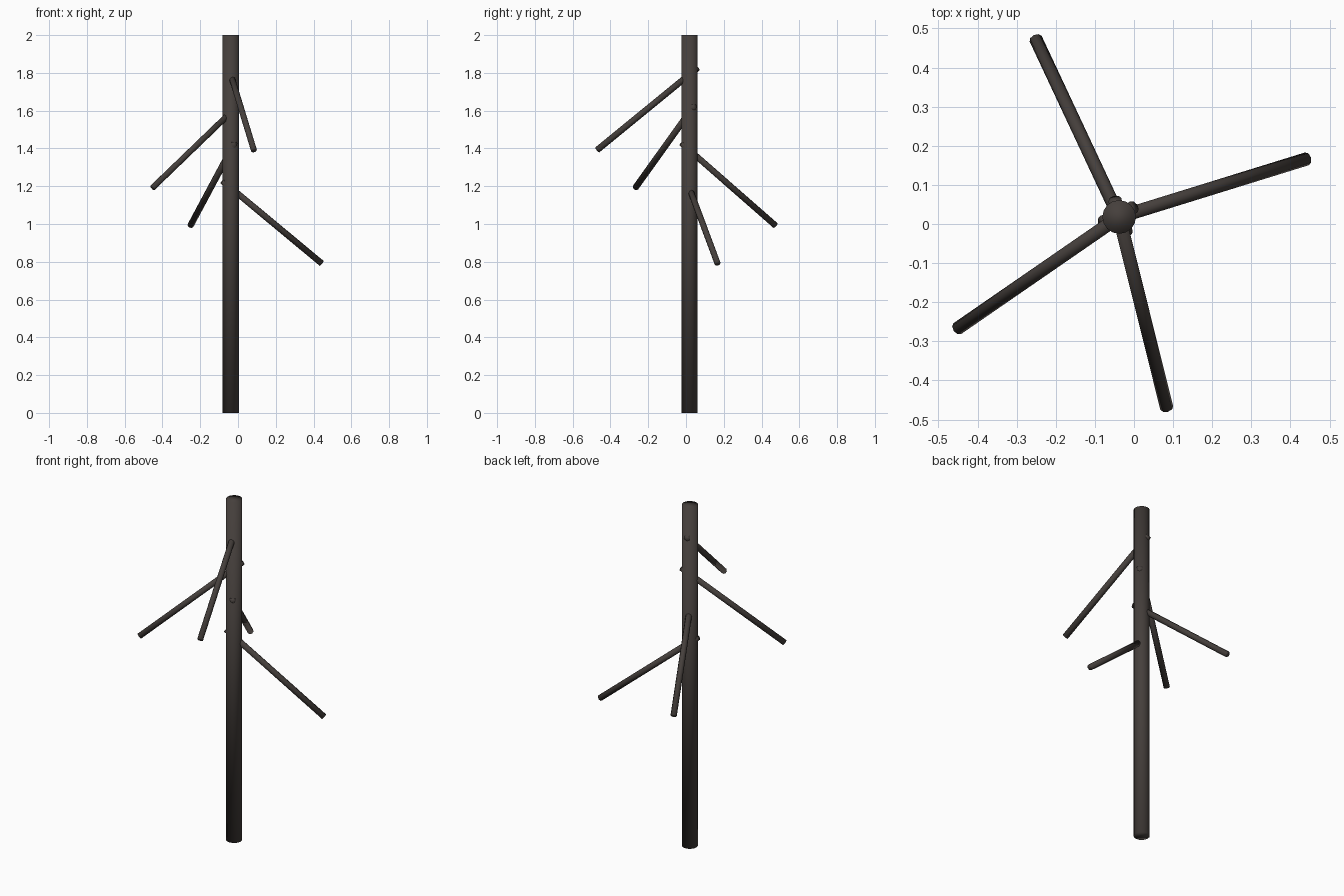
import bpy
from math import radians, sin, cos
from mathutils import Vector

if "Cube" in bpy.data.objects:
    bpy.data.objects.remove(bpy.data.objects["Cube"])

CX, CY = -0.038, 0.018      # trunk axis
TILT = 0.9                  # branch angle from vertical
LENGTH = 0.7

bark = bpy.data.materials.new("bark")
bark.diffuse_color = (0.06, 0.05, 0.045, 1)
bark.use_nodes = True
bark.node_tree.nodes["Principled BSDF"].inputs["Base Color"].default_value = bark.diffuse_color


def rod(name, a, b, radius, sides):
    a, b = Vector(a), Vector(b)
    bpy.ops.mesh.primitive_cylinder_add(vertices=sides, radius=radius,
                                        depth=(b - a).length, location=(a + b) / 2)
    ob = bpy.context.object
    ob.name = name
    ob.rotation_euler = (b - a).to_track_quat('Z', 'Y').to_euler()
    ob.data.materials.append(bark)
    bpy.ops.object.shade_smooth()
    return ob


# Trunk
rod("trunk", (CX, CY, 0), (CX, CY, 2), 0.043, 16)

# Drooping branches, spiralling up; inner ends poke through the trunk
for i, angle in enumerate((17.2, 115.1, 214.6, 284.0)):
    out = Vector((cos(radians(angle)), sin(radians(angle)), 0))
    tip = Vector((CX, CY, 0.792 + 0.2 * i)) + out * 0.503
    root = tip - out * LENGTH * sin(TILT) + Vector((0, 0, LENGTH * cos(TILT)))
    rod(f"branch_{i + 1}", root, tip, 0.017, 8)
